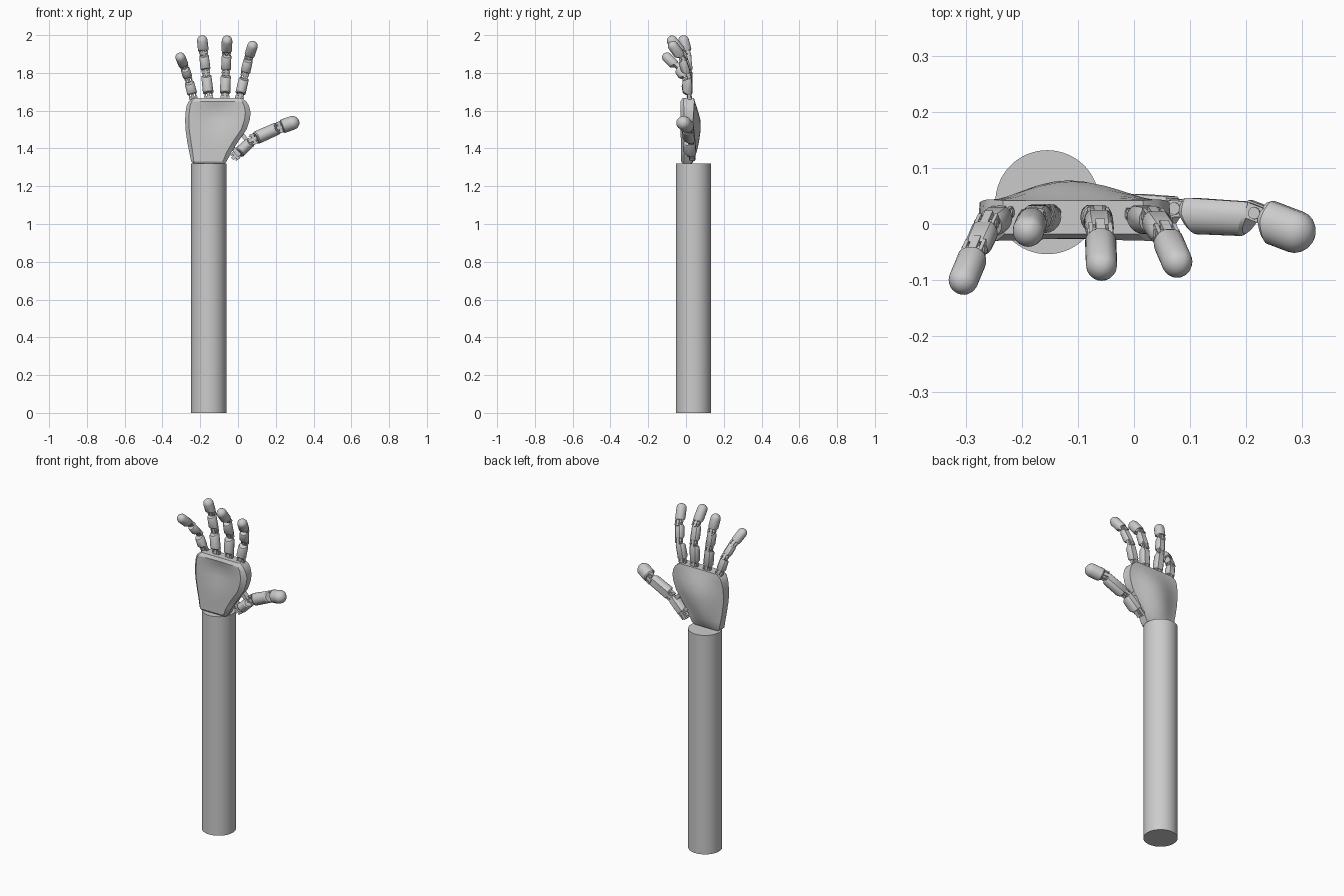
import bpy, bmesh, math
from mathutils import Vector, Matrix

if "Cube" in bpy.data.objects:
    bpy.data.objects.remove(bpy.data.objects["Cube"])


def finish(name, bm, angle=35):
    bmesh.ops.recalc_face_normals(bm, faces=bm.faces)
    me = bpy.data.meshes.new(name)
    bm.to_mesh(me)
    bm.free()
    ob = bpy.data.objects.new(name, me)
    bpy.context.collection.objects.link(ob)
    bpy.ops.object.select_all(action='DESELECT')
    ob.select_set(True)
    bpy.context.view_layer.objects.active = ob
    bpy.ops.object.shade_smooth_by_angle(angle=math.radians(angle))
    return ob


def loft(name, rings, angle=35):
    bm = bmesh.new()
    vs = [[bm.verts.new(p) for p in r] for r in rings]
    n = len(vs[0])
    for r0, r1 in zip(vs, vs[1:]):
        for i in range(n):
            j = (i + 1) % n
            bm.faces.new((r0[i], r0[j], r1[j], r1[i]))
    bm.faces.new(vs[0])
    bm.faces.new(vs[-1])
    return finish(name, bm, angle)


def frame(a, b):
    """Local axes for a finger bone: x across, y to the back, z along."""
    z = (b - a).normalized()
    y = Vector((0, 1, 0))
    y = (y - z * y.dot(z)).normalized()
    return y.cross(z), y, z


# Forearm
bm = bmesh.new()
bmesh.ops.create_cone(bm, cap_ends=True, segments=64, radius1=0.093, radius2=0.093,
                      depth=1.32, matrix=Matrix.Translation((-0.155, 0.039, 0.66)))
finish("forearm", bm)

# Palm: z, left, right, front y, back edge y, back bulge, front hollow, chamfer
sections = [
    (1.32, -0.237, -0.07, -0.018, 0.028, 0.002, 0.0, 0.008),
    (1.332, -0.248, -0.06, -0.026, 0.034, 0.006, 0.0, 0.014),
    (1.38, -0.258, -0.035, -0.026, 0.034, 0.022, 0.0, 0.018),
    (1.43, -0.268, -0.003, -0.027, 0.034, 0.034, 0.0, 0.02),
    (1.50, -0.278, 0.045, -0.029, 0.036, 0.042, 0.006, 0.02),
    (1.55, -0.28, 0.062, -0.03, 0.038, 0.038, 0.014, 0.02),
    (1.59, -0.278, 0.067, -0.03, 0.040, 0.026, 0.016, 0.02),
    (1.625, -0.272, 0.058, -0.03, 0.043, 0.012, 0.010, 0.018),
    (1.648, -0.262, 0.045, -0.03, 0.044, 0.003, 0.004, 0.016),
    (1.667, -0.238, 0.02, -0.018, 0.042, 0.0, 0.0, 0.008),
]
N = 12
rings = []
for z, xl, xr, yf, yb, bulge, hollow, c in sections:
    ring = []
    for i in range(N + 1):
        t = i / N
        ring.append((xl + c + (xr - xl - 2.4 * c) * t,
                     yf + hollow * math.sin(math.pi * t) ** 2, z))
    ring.append((xr, yf + c, z))
    for i in range(N + 1):
        t = 1 - i / N
        ring.append((xl + 0.004 + (xr - xl - 0.008) * t,
                     yb + bulge * math.sin(math.pi * t) ** 1.5, z))
    ring.append((xl, yf + c, z))
    rings.append(ring)
loft("palm", rings, 30)


def bone(name, a, b, w, d, gap, tip):
    """Finger bone, flattened on the back; a fingertip ends in a dome."""
    x, y, z = frame(a, b)
    L = (b - a).length
    r = w / 2
    rows = [(gap, 0.86), (gap + 0.007, 1.0)]
    if tip:
        rows += [(L + r * math.sin(k), math.cos(k)) for k in
                 [math.radians(q) for q in (0, 18, 36, 54, 70, 84)]]
    else:
        rows += [(L - gap - 0.007, 0.96), (L - gap, 0.84)]
    M = 20
    rings = []
    for k, (h, s) in enumerate(rows):
        near_start, near_end = k < 2, not tip and k > 1
        ring = []
        for i in range(M):
            q = 2 * math.pi * i / M
            px, py = r * math.cos(q), d / 2 * math.sin(q)
            py = min(py, d * (0.47 if tip else 0.38))
            # ends slope away on the palm side to leave room for bending
            cut = 0.4 * max(0.0, -py)
            hh = h + (cut if near_start else -cut if near_end else 0)
            ring.append(a + x * px * s + y * py * s + z * hh)
        rings.append(ring)
    loft(name, rings, 30)


def hinge(name, p, axes, w, d):
    """Central lug, two side ears and a cross pin."""
    x, y, z = axes
    R = Matrix((x, y, z)).transposed().to_4x4()
    bm = bmesh.new()
    c = p + y * d * 0.1
    for off, sx, sy, sz in ((0, .3, .42, .05), (-.31, .13, .36, .036), (.31, .13, .36, .036)):
        m = Matrix.Translation(c + x * off * w) @ R @ Matrix.Diagonal((sx * w, sy * d, sz, 1))
        bmesh.ops.create_cube(bm, size=1, matrix=m)
    m = Matrix.Translation(c) @ R @ Matrix.Rotation(math.pi / 2, 4, 'Y')
    bmesh.ops.create_cone(bm, cap_ends=True, segments=16, radius1=d * .14,
                          radius2=d * .14, depth=w * .84, matrix=m)
    finish(name, bm)


# Fingers: joint positions from knuckle to dome centre, then width and depth
digits = {
    "little_finger": ([(-0.237, 0.015, 1.668), (-0.263, -0.004, 1.768),
                       (-0.284, -0.05, 1.832), (-0.305, -0.1, 1.882)], 0.053, 0.054),
    "ring_finger": ([(-0.155, 0.012, 1.672), (-0.17, 0.015, 1.805),
                     (-0.182, 0.006, 1.905), (-0.189, -0.012, 1.971)], 0.056, 0.058),
    "middle_finger": ([(-0.069, 0.012, 1.672), (-0.064, 0.010, 1.805),
                       (-0.06, -0.02, 1.905), (-0.058, -0.073, 1.97)], 0.056, 0.058),
    "index_finger": ([(0.008, 0.012, 1.67), (0.036, 0.008, 1.79),
                      (0.057, -0.022, 1.88), (0.077, -0.068, 1.942)], 0.055, 0.057),
    "thumb": ([(-0.012, 0.025, 1.362), (0.083, 0.02, 1.45),
               (0.222, 0.012, 1.512), (0.288, -0.013, 1.535)], 0.074, 0.078),
}
for name, (pts, w, d) in digits.items():
    pts = [Vector(p) for p in pts]
    for i, part in enumerate(("lower", "middle", "tip")):
        a, b = pts[i], pts[i + 1]
        ww = w * (0.8 if name == "thumb" and i == 0 else 0.94 if i == 1 else 1)
        bone(f"{name}_{part}", a, b, ww, d * (0.94 if i == 1 else 1),
             0.018 if i == 0 else 0.01, i == 2)
        hinge(f"{name}_{part}_hinge", a, frame(a, b), ww, d)

# Brackets joining the thumb to the side of the palm
for i, (px, pz) in enumerate(((-0.012, 1.385), (0.04, 1.452))):
    bm = bmesh.new()
    m = (Matrix.Translation((px, 0.022, pz)) @ Matrix.Rotation(math.radians(-43), 4, 'Y')
         @ Matrix.Diagonal((0.022, 0.03, 0.06, 1)))
    bmesh.ops.create_cube(bm, size=1, matrix=m)
    finish(f"thumb_bracket_{i + 1}", bm)
